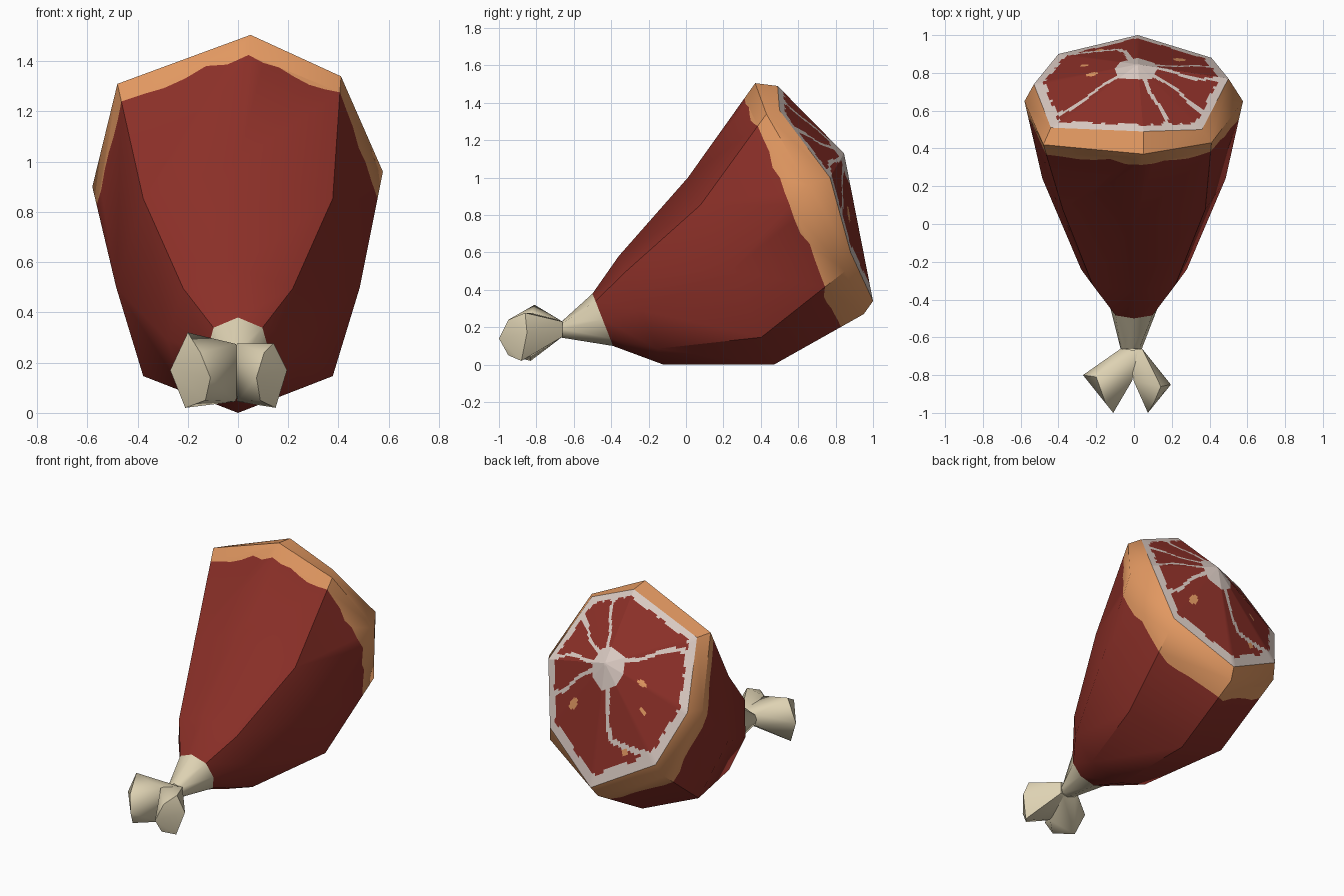
import bpy, bmesh, math, random
from mathutils import Vector as V

if "Cube" in bpy.data.objects:
    bpy.data.objects.remove(bpy.data.objects["Cube"])

random.seed(4)


def material(name, rgb):
    m = bpy.data.materials.new(name)
    m.diffuse_color = (*rgb, 1)
    m.use_nodes = True
    m.node_tree.nodes["Principled BSDF"].inputs["Base Color"].default_value = m.diffuse_color
    return m


RED = material("dark red meat", (0.26, 0.029, 0.021))
RIND = material("orange rind", (0.76, 0.315, 0.12))
FAT = material("pale fat", (0.70, 0.59, 0.54))
BONE = material("cream bone", (0.73, 0.645, 0.45))


def finish(bm, name, mats, angle=35):
    bmesh.ops.recalc_face_normals(bm, faces=bm.faces[:])
    me = bpy.data.meshes.new(name)
    bm.to_mesh(me)
    bm.free()
    for m in mats:
        me.materials.append(m)
    ob = bpy.data.objects.new(name, me)
    bpy.context.collection.objects.link(ob)
    bpy.ops.object.select_all(action='DESELECT')
    bpy.context.view_layer.objects.active = ob
    ob.select_set(True)
    bpy.ops.object.shade_smooth_by_angle(angle=math.radians(angle))
    return ob


def ring(top, bottom, w, x=0.0):
    """Tilted eight-sided section from its top and bottom (y, z) points."""
    t, b = V((x, *top)), V((x, *bottom))
    pts = []
    for i in range(8):
        a = i * math.pi / 4
        wide = 1.1 if i % 2 else 1.0
        pts.append((t + b) / 2 + (t - b) / 2 * math.cos(a) + V((w * wide * math.sin(a), 0, 0)))
    return pts


def loft(bm, r0, r1, mat=0):
    for i in range(8):
        j = (i + 1) % 8
        f = bm.faces.new((r0[i], r0[j], r1[j], r1[i]))
        f.material_index = mat


# Sections from shank to the wide end
neck = ring((-0.66, 0.235), (-0.67, 0.145), 0.055, -0.015)
shank = ring((-0.50, 0.38), (-0.39, 0.10), 0.125)
calf = ring((-0.36, 0.58), (-0.12, 0.0), 0.28)
thigh = ring((0.01, 1.0), (0.47, 0.0), 0.485)
edge = [V(p) for p in ((.05, .37, 1.505), (.41, .43, 1.34), (.577, .65, .96), (.43, .85, .5),
                       (0, .95, .27), (-.43, .85, .48), (-.58, .65, .9), (-.48, .42, 1.31))]
rim = [V(p) for p in ((.05, .49, 1.49), (.36, .50, 1.36), (.5, .77, 1.0), (.41, .88, .6),
                      (.02, 1.0, .34), (-.4, .9, .57), (-.53, .74, .9), (-.44, .51, 1.3))]
apex = V((0.02, 0.845, 1.13))

# Meat body with a wavy rind border
bm = bmesh.new()
rows = [[bm.verts.new(p) for p in r] for r in (shank, calf, thigh, edge, rim)]
loft(bm, rows[0], rows[1])
loft(bm, rows[1], rows[2])
loft(bm, rows[3], rows[4], 1)
SUB = 6
border = []
for k in range(8 * SUB):
    i, u = k // SUB, (k % SUB) / SUB
    j = (i + 1) % 8
    f = 0.79 + 0.07 * math.cos(k / SUB * math.pi / 4) + random.uniform(-0.035, 0.035)
    border.append(bm.verts.new(thigh[i].lerp(thigh[j], u).lerp(edge[i].lerp(edge[j], u), f)))
for i in range(8):
    j = (i + 1) % 8
    line = [border[(i * SUB + n) % (8 * SUB)] for n in range(SUB + 1)]
    bm.faces.new([rows[2][j], rows[2][i]] + line)
    bm.faces.new([rows[3][i], rows[3][j]] + line[::-1]).material_index = 1
finish(bm, "meat_body", [RED, RIND], 40)

# Cut face: a shallow cone with marbling chosen by position
VEINS = ((0.45, 1, .022), (1.3, 1, .016), (1.9, 1, .016), (2.53, 1, .02),
         (4.36, .68, .022), (6.85, 1, .018))            # rim position, reach, half width
DABS = ((3.05, .6, .035), (6.05, .45, .025), (5.4, .6, .025), (4.6, .78, .03))


def marbling(a, t):
    wob = 0.012 * math.sin(a * 11) + 0.010 * math.sin(a * 23 + 1)
    if t < 0.21 or t > 0.9 + wob:
        return 1
    for c, reach, w in VEINS:
        bend = 0.06 * math.sin(t * 9 + c * 3)
        if t < reach and abs(a - c - bend) * t * 0.5 < w * (0.7 + 0.6 * abs(t - 0.5)):
            return 1
    if 4.36 < a < 5.1 and abs(t - 0.66 - (a - 4.36) * 0.38) < 0.03:
        return 1
    for c, ct, r in DABS:
        if math.hypot((a - c) * t * 0.5, (t - ct) * 0.4) < r * 0.8:
            return 2
    return 0


A, T = 160, 36
bm = bmesh.new()
tip = bm.verts.new(apex)
grid = []
for k in range(A):
    i, u = int(k * 8 / A), (k * 8 / A) % 1
    p = rim[i].lerp(rim[(i + 1) % 8], u)
    grid.append([bm.verts.new(apex.lerp(p, (n + 1) / T)) for n in range(T)])
for k in range(A):
    g, h = grid[k], grid[(k + 1) % A]
    bm.faces.new((tip, g[0], h[0])).material_index = 1
    for n in range(T - 1):
        f = bm.faces.new((g[n], g[n + 1], h[n + 1], h[n]))
        f.material_index = marbling((k + .5) * 8 / A, (n + 1.5) / T)
finish(bm, "cut_face", [RED, FAT, RIND], 20)

# Shank bone
bm = bmesh.new()
loft(bm, [bm.verts.new(p) for p in neck], [bm.verts.new(p) for p in shank])
finish(bm, "shank_bone", [BONE], 50)

# Two knuckles, the right one smaller
LOBE = ((-.07, -.66, .23), (-.07, -.66, .15), (.02, -.67, .235), (.02, -.67, .145),
        (-.27, -.80, .17), (-.20, -.81, .32), (-.21, -.83, .02), (-.11, -1.0, .14),
        (-.15, -.95, .24), (-.13, -.95, .05), (-.01, -.83, .275), (-.01, -.83, .045))
for name, right in (("left_knuckle", False), ("right_knuckle", True)):
    bm = bmesh.new()
    for x, y, z in LOBE:
        if right:
            y -= 0.05 if x < -.15 and y > -.9 else 0
            x, z = -x * 0.76 - 0.01, z if z < .25 else .277
        bm.verts.new((x, y, z))
    out = bmesh.ops.convex_hull(bm, input=bm.verts[:])
    bmesh.ops.delete(bm, geom=[v for v in bm.verts if not v.link_faces], context='VERTS')
    finish(bm, name, [BONE], 50)
